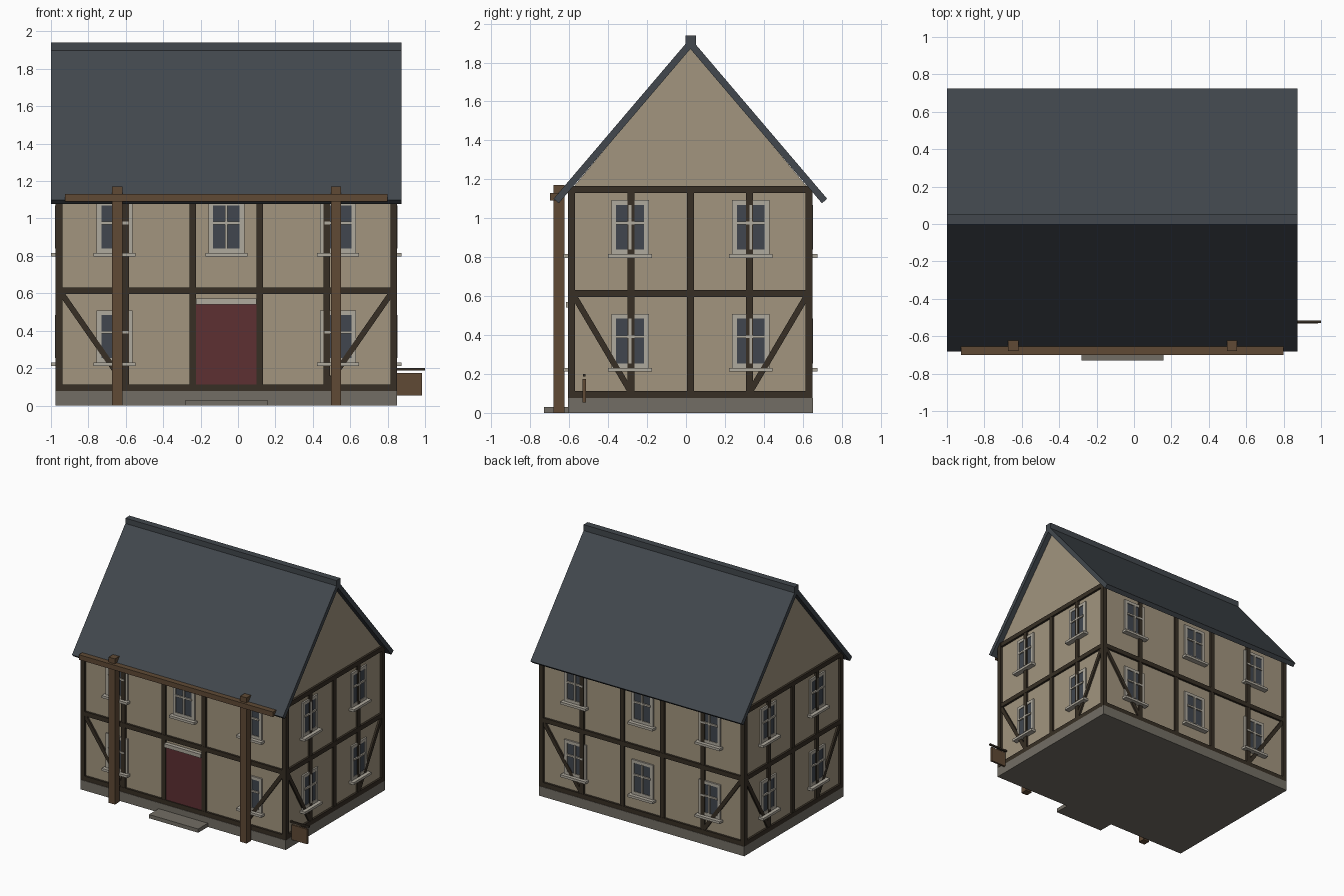
import bpy, bmesh, math
from mathutils import Matrix, Vector

cube = bpy.data.objects.get("Cube")
if cube:
    bpy.data.objects.remove(cube, do_unlink=True)


def material(name, r, g, b):
    m = bpy.data.materials.new(name)
    m.use_nodes = True
    m.diffuse_color = (r, g, b, 1)
    bsdf = m.node_tree.nodes["Principled BSDF"]
    bsdf.inputs["Base Color"].default_value = (r, g, b, 1)
    bsdf.inputs["Roughness"].default_value = 0.9
    return m


PLASTER = material("plaster", 0.36, 0.30, 0.21)
TIMBER = material("dark_timber", 0.038, 0.028, 0.018)
WOOD = material("brown_wood", 0.115, 0.068, 0.036)
SLATE = material("slate", 0.054, 0.064, 0.075)
STONE = material("stone", 0.17, 0.155, 0.128)
TRIM = material("pale_trim", 0.43, 0.40, 0.34)
GLASS = material("glass", 0.052, 0.062, 0.078)
DOOR = material("red_door", 0.11, 0.029, 0.032)

HX, HY = 0.895, 0.61                        # half size of the walls
HOUSE = Matrix.Translation((-0.0625, 0.0225, 0))
BEAM = 0.036
WORLD = Matrix.Identity(4)


def finish(name, bm, mat):
    bmesh.ops.recalc_face_normals(bm, faces=bm.faces[:])
    mesh = bpy.data.meshes.new(name)
    bm.to_mesh(mesh)
    bm.free()
    mesh.materials.append(mat)
    obj = bpy.data.objects.new(name, mesh)
    bpy.context.collection.objects.link(obj)


def box(bm, frame, x, y, z, local=WORLD):
    """Box between (low, high) pairs, placed by a frame matrix."""
    lo, hi = Vector((x[0], y[0], z[0])), Vector((x[1], y[1], z[1]))
    m = frame @ local @ Matrix.Translation((lo + hi) / 2) @ Matrix.Diagonal((*(hi - lo), 1))
    bmesh.ops.create_cube(bm, size=1, matrix=m)


def single(name, mat, x, y, z, frame=WORLD):
    bm = bmesh.new()
    box(bm, frame, x, y, z)
    finish(name, bm, mat)


def extrude(name, mat, profile, half):
    """Extrude a (y, z) profile along x on the house frame."""
    bm = bmesh.new()
    face = bm.faces.new([bm.verts.new((-half, y, z)) for y, z in profile])
    new = bmesh.ops.extrude_face_region(bm, geom=[face])["geom"]
    bmesh.ops.translate(bm, vec=(2 * half, 0, 0),
                        verts=[v for v in new if isinstance(v, bmesh.types.BMVert)])
    bm.transform(HOUSE)
    finish(name, bm, mat)


def mid(c, size):
    return (c - size / 2, c + size / 2)


# Stone base, gabled plaster body and roof
single("stone_base", STONE, (-0.912, 0.912), (-0.63, 0.63), (0, 0.077), HOUSE)
extrude("plaster_walls", PLASTER,
        [(-HY, 0.07), (HY, 0.07), (HY, 1.15), (0, 1.88), (-HY, 1.15)], HX)
for name, s in (("front_roof", -1), ("back_roof", 1)):
    extrude(name, SLATE, [(0, 1.925), (s * 0.703, 1.1), (s * 0.676, 1.077), (0, 1.87)], 0.9375)
single("ridge_cap", SLATE, (-0.9375, 0.9375), mid(0.002, 0.052), (1.89, 1.94), HOUSE)

# Corner posts
bm = bmesh.new()
for sx in (-1, 1):
    for sy in (-1, 1):
        box(bm, HOUSE, mid(sx * HX, BEAM), mid(sy * HY, BEAM), (0.077, 1.165))
finish("corner_posts", bm, TIMBER)


def timber_frame(name, wall, half, bays):
    """Posts, rails and corner braces; local -y points out of the wall."""
    bm = bmesh.new()
    step = 2 * half / bays
    for i in range(1, bays):
        box(bm, wall, mid(-half + i * step, BEAM), (-0.015, 0.01), (0.077, 1.15))
    for z in (0.095, 0.614, 1.148):
        box(bm, wall, (-half, half), (-0.017, 0.01), mid(z, BEAM))
    for s in (-1, 1):
        a = Vector((s * (half - 0.01), 0, 0.605))
        b = Vector((s * (half - step), 0, 0.105))
        d = b - a
        turn = Matrix.Translation((a + b) / 2) @ Matrix.Rotation(math.atan2(-d.z, d.x), 4, 'Y')
        box(bm, wall, mid(0, d.length), (-0.014, 0.008), mid(0, 0.03), turn)
    finish(name, bm, TIMBER)


def window(name, wall, u, z):
    """Window with z as the height of its sill top."""
    single(name + "_glass", GLASS, mid(u, 0.16), (-0.008, 0.01), (z + 0.01, z + 0.26), wall)
    bm = bmesh.new()
    for s in (-1, 1):
        box(bm, wall, mid(u + s * 0.084, 0.025), (-0.013, 0.01), (z, z + 0.277))
    box(bm, wall, mid(u, 0.15), (-0.013, 0.01), (z, z + 0.024))
    box(bm, wall, mid(u, 0.15), (-0.013, 0.01), (z + 0.253, z + 0.277))
    box(bm, wall, mid(u, 0.014), (-0.02, 0), (z + 0.024, z + 0.253))
    box(bm, wall, mid(u, 0.146), (-0.019, 0), mid(z + 0.16, 0.014))
    box(bm, wall, mid(u, 0.224), (-0.042, 0.01), (z - 0.019, z))
    finish(name + "_frame", bm, TRIM)


# Four timbered walls with two rows of windows
sides = (("front", 0, HX, HY, 5, (-0.597, 0, 0.597)),
         ("left", 90, HY, HX, 4, (-0.31, 0.31)),
         ("back", 180, HX, HY, 5, (-0.597, 0, 0.597)),
         ("right", -90, HY, HX, 4, (-0.31, 0.31)))
for side, angle, half, dist, bays, columns in sides:
    wall = HOUSE @ Matrix.Rotation(math.radians(angle), 4, 'Z') @ Matrix.Translation((0, -dist, 0))
    timber_frame(side + "_timbers", wall, half, bays)
    for floor, z in (("lower", 0.231), ("upper", 0.816)):
        for i, u in enumerate(columns):
            if side == "front" and floor == "lower" and u == 0:
                continue                     # the door goes here
            window(f"{side}_{floor}_window_{i + 1}", wall, u, z)

# Door, lintel and step
front = HOUSE @ Matrix.Translation((0, -HY, 0))
single("door", DOOR, (-0.161, 0.161), (-0.01, 0.01), (0.112, 0.543), front)
single("door_lintel", TRIM, (-0.161, 0.161), (-0.03, 0.01), (0.541, 0.571), front)
single("door_step", STONE, (-0.28, 0.157), (-0.73, -0.6), (0, 0.03))

# Free-standing front posts with a cross beam
for name, x in (("right_porch_post", -0.646), ("left_porch_post", 0.524)):
    single(name, WOOD, mid(x, 0.056), mid(-0.652, 0.056), (0, 1.17))
single("porch_beam", WOOD, (-0.925, 0.8), (-0.7, -0.656), (1.09, 1.13))

# Hanging sign on the side
single("sign_arm", TIMBER, (0.83, 1.0), mid(-0.523, 0.014), (0.187, 0.2))
single("sign_board", WOOD, (0.848, 0.985), mid(-0.523, 0.016), (0.053, 0.173))
